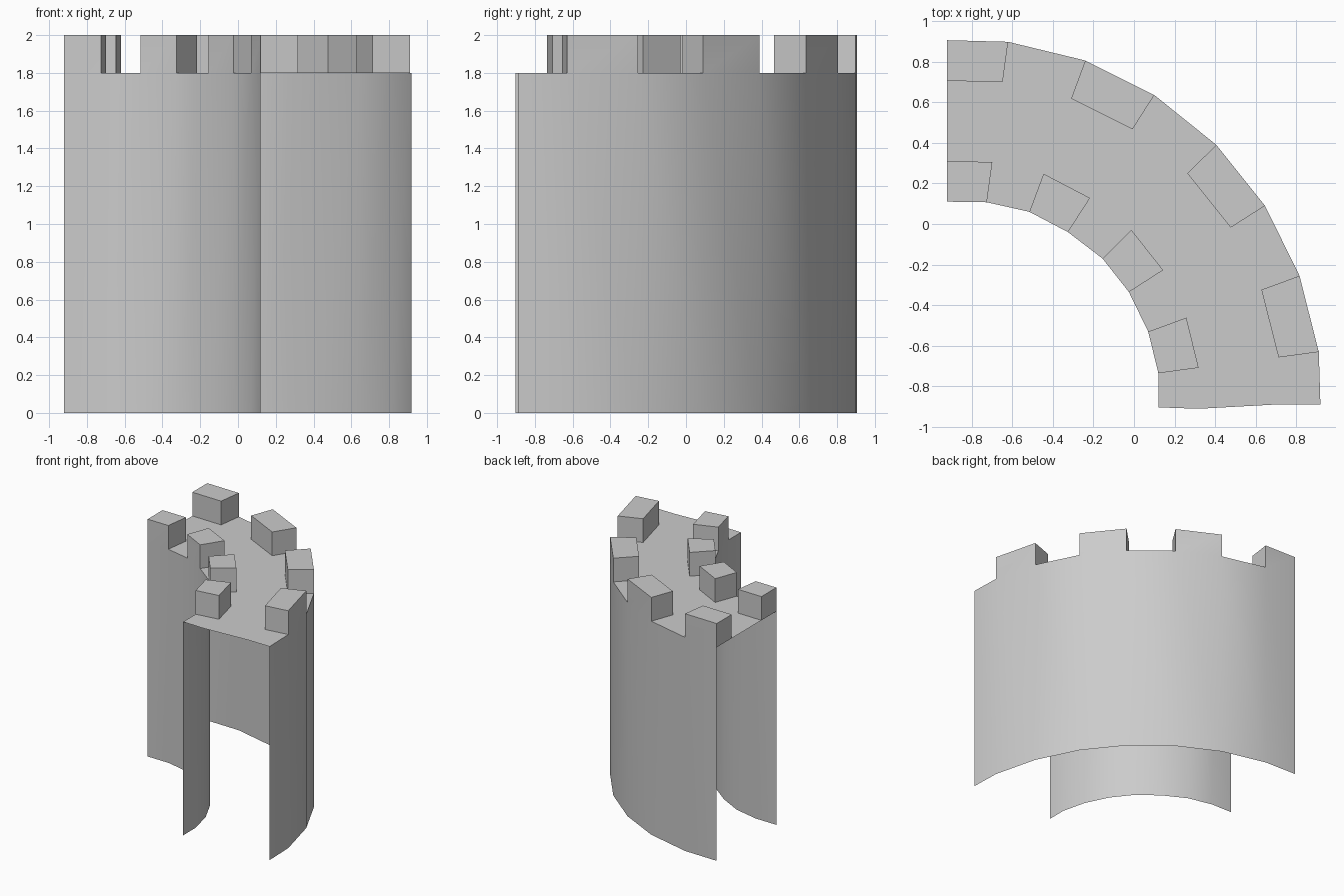
import bpy, bmesh
from mathutils import Vector

if "Cube" in bpy.data.objects:
    bpy.data.objects.remove(bpy.data.objects["Cube"])

WALK_Z, TOP_Z, DEPTH = 1.8, 2.0, 0.2
CENTRE = Vector((-0.86, -0.87))

# Plan outlines of the two curved wall skins, from the left end to the front end
outer = [Vector(p) for p in [(-.92, .905), (-.62, .897), (-.24, .805), (.10, .635), (.405, .39),
                             (.645, .09), (.815, -.255), (.91, -.63), (.918, -.89)]]
inner = [Vector(p) for p in [(-.92, .11), (-.725, .107), (-.515, .06), (-.325, -.04), (-.155, -.17),
                             (-.025, -.335), (.07, -.53), (.12, -.735), (.12, -.903)]]


def offset(points, d):
    """Move the points radially; the left end stays on the straight cut."""
    out = [p + (p - CENTRE).normalized() * d for p in points]
    out[0].x = points[0].x
    return out


rows = [outer, offset(outer, -DEPTH), offset(inner, DEPTH), inner]
bm = bmesh.new()
cache = {}


def vert(r, i, z):
    if (r, i, z) not in cache:
        cache[r, i, z] = bm.verts.new((*rows[r][i], z))
    return cache[r, i, z]


def quad(*keys):
    return bm.faces.new([vert(*k) for k in keys])


def upright(a, b, z0, z1):
    quad((*a, z0), (*b, z0), (*b, z1), (*a, z1))


for i in range(len(outer) - 1):
    # Wall skins, open underneath and at both ends
    for r in (0, 3):
        upright((r, i), (r, i + 1), 0, WALK_Z)
    # Walkway strips; every other edge strip is raised as a merlon
    for r in range(3):
        raised = r != 1 and i % 2 == 0
        z = TOP_Z if raised else WALK_Z
        quad((r, i, z), (r + 1, i, z), (r + 1, i + 1, z), (r, i + 1, z))
        if raised:
            ring = [(r, i), (r + 1, i), (r + 1, i + 1), (r, i + 1)]
            for k in range(4):
                upright(ring[k], ring[(k + 1) % 4], WALK_Z, TOP_Z)

bmesh.ops.recalc_face_normals(bm, faces=bm.faces)
bm.normal_update()
if sum(f.normal.z for f in bm.faces) < 0:
    bmesh.ops.reverse_faces(bm, faces=bm.faces)

mesh = bpy.data.meshes.new("curved_battlement_wall")
bm.to_mesh(mesh)
bm.free()
wall = bpy.data.objects.new("curved_battlement_wall", mesh)
bpy.context.collection.objects.link(wall)

# Smooth curve with crisp merlon edges
bpy.context.view_layer.objects.active = wall
wall.select_set(True)
bpy.ops.object.shade_smooth_by_angle(angle=0.52)
